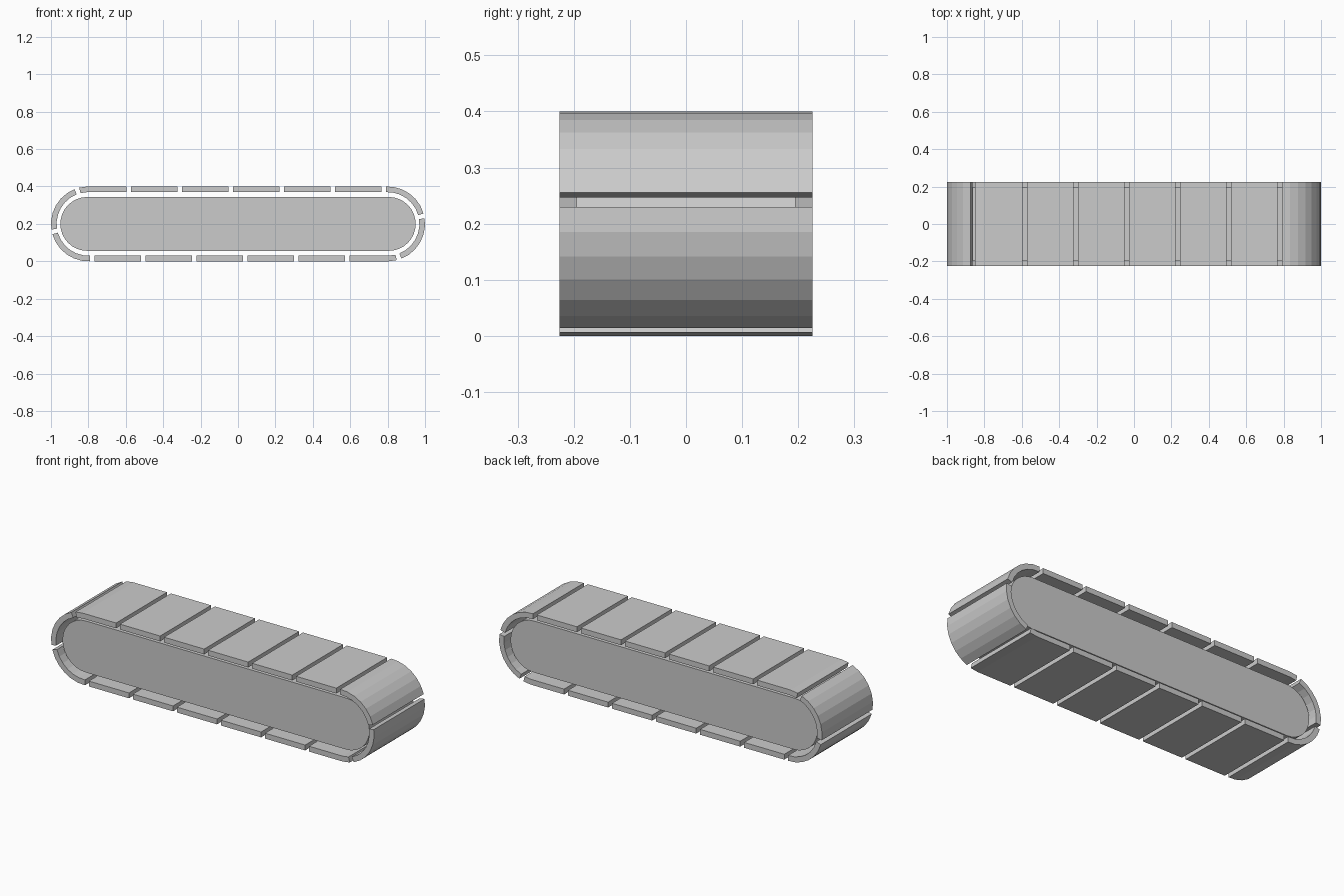
import bpy, bmesh
from math import sin, cos, pi

if "Cube" in bpy.data.objects:
    bpy.data.objects.remove(bpy.data.objects["Cube"])

HALF, ZC = 0.8, 0.2          # arc centres at x = +-HALF, height ZC
MID_R, THICK = 0.185, 0.03   # tread centreline radius and pad thickness
COUNT, GAP, STEPS = 16, 0.024, 6
ARC = pi * MID_R
TOTAL = 4 * HALF + 2 * ARC


def path(s, off):
    """Point on the track loop at length s (clockwise from top left), pushed out by off."""
    s %= TOTAL
    flip = 1
    if s >= TOTAL / 2:       # the second half is the first rotated by 180 degrees
        s -= TOTAL / 2
        flip = -1
    r = MID_R + off
    if s < 2 * HALF:
        x, z = s - HALF, r
    else:
        a = (s - 2 * HALF) / MID_R
        x, z = HALF + r * sin(a), r * cos(a)
    return flip * x, ZC + flip * z


def extrude_profile(bm, pts, half_w):
    """Closed x-z outline made into a solid of width 2 * half_w along y."""
    front = [bm.verts.new((x, -half_w, z)) for x, z in pts]
    back = [bm.verts.new((x, half_w, z)) for x, z in pts]
    n = len(pts)
    bm.faces.new(front)
    bm.faces.new(back[::-1])
    for i in range(n):
        j = (i + 1) % n
        bm.faces.new((front[i], back[i], back[j], front[j]))


def make(name, pts, half_w):
    bm = bmesh.new()
    extrude_profile(bm, pts, half_w)
    bmesh.ops.recalc_face_normals(bm, faces=bm.faces)
    me = bpy.data.meshes.new(name)
    bm.to_mesh(me)
    bm.free()
    ob = bpy.data.objects.new(name, me)
    bpy.context.collection.objects.link(ob)
    return ob


# tread pads wrapped around the loop
pitch = TOTAL / COUNT
start = 0.778 + HALF
for k in range(COUNT):
    a = start + k * pitch + GAP / 2
    ss = [a + (pitch - GAP) * i / STEPS for i in range(STEPS + 1)]
    outline = [path(s, THICK / 2) for s in ss] + [path(s, -THICK / 2) for s in reversed(ss)]
    make(f"tread_pad_{k + 1:02d}", outline, 0.225)

# solid inner body with rounded ends
R, CX, N = 0.144, 0.806, 16
body = [(CX + R * sin(pi * i / N), ZC + R * cos(pi * i / N)) for i in range(N + 1)]
body += [(-x, 2 * ZC - z) for x, z in body]
make("track_body", body, 0.195)
